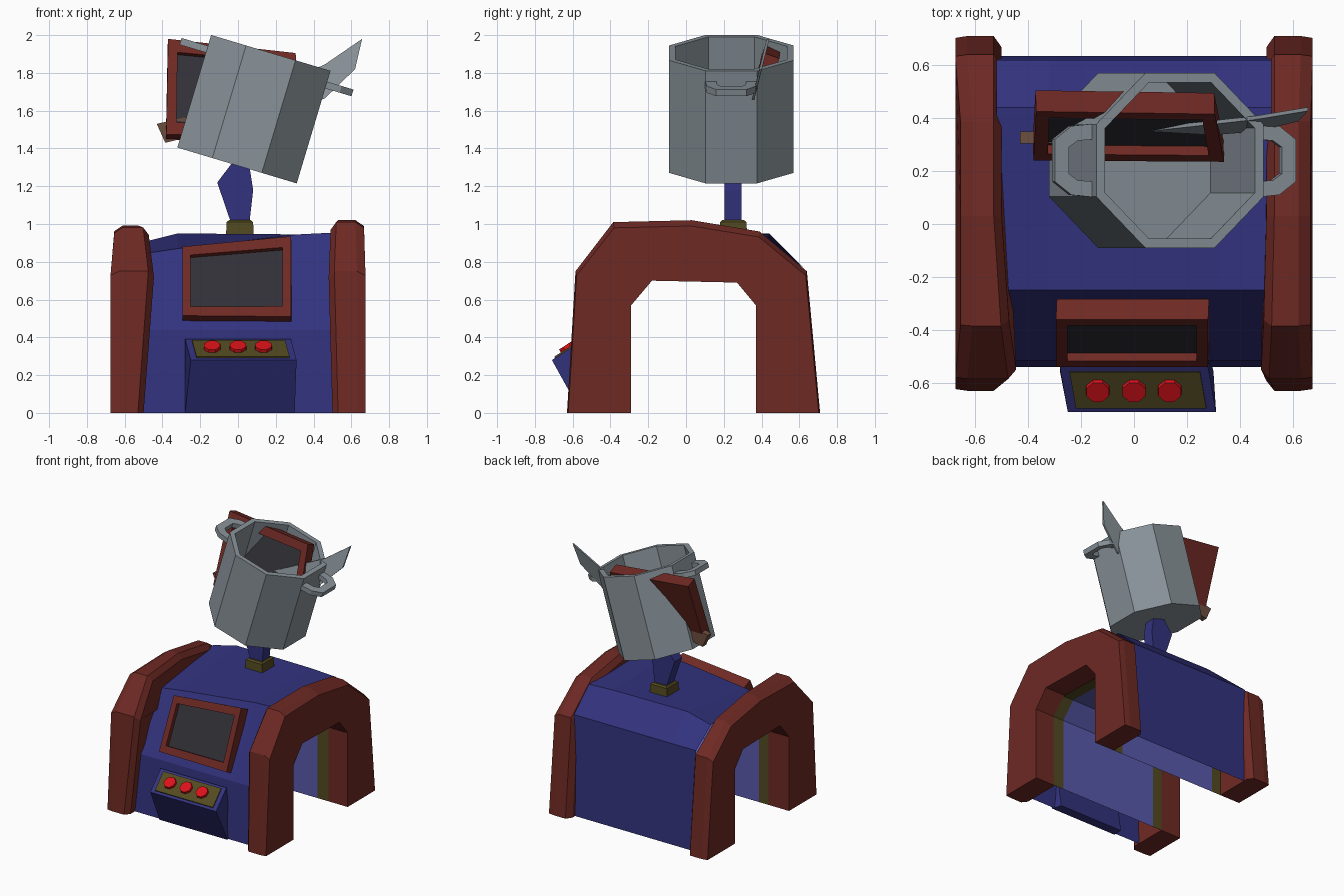
import bpy, bmesh, math
from mathutils import Matrix, Vector

if "Cube" in bpy.data.objects:
    bpy.data.objects.remove(bpy.data.objects["Cube"])


def mat(name, r, g, b):
    m = bpy.data.materials.new(name)
    m.diffuse_color = (r, g, b, 1)
    m.use_nodes = True
    m.node_tree.nodes["Principled BSDF"].inputs["Base Color"].default_value = m.diffuse_color
    return m


RED = mat("red", .155, .022, .017)
BLUE = mat("blue", .032, .032, .21)
LIGHT = mat("light_blue", .1, .1, .42)
OLIVE = mat("olive", .085, .068, .015)
DARK = mat("dark_screen", .03, .03, .038)
BUTTON = mat("button_red", .7, .006, .01)
GREY = mat("grey", .25, .29, .32)
BROWN = mat("brown", .15, .075, .05)


def mesh(name, verts, faces, m, M=Matrix(), fix=True):
    me = bpy.data.meshes.new(name)
    me.from_pydata([M @ Vector(v) for v in verts], [], faces)
    if fix:
        bm = bmesh.new()
        bm.from_mesh(me)
        bmesh.ops.recalc_face_normals(bm, faces=bm.faces)
        bm.to_mesh(me)
        bm.free()
    ob = bpy.data.objects.new(name, me)
    bpy.context.collection.objects.link(ob)
    me.materials.append(m)
    return ob


def loft(name, layers, m, M=Matrix(), closed=True):
    """Join equal-length point rings; closed rings get end caps."""
    n = len(layers[0])
    verts = [p for ring in layers for p in ring]
    faces = []
    for k in range(len(layers) - 1):
        for i in range(n if closed else n - 1):
            j = (i + 1) % n
            faces.append((k*n + i, k*n + j, (k+1)*n + j, (k+1)*n + i))
    if closed:
        faces += [tuple(range(n)), tuple(range((len(layers)-1)*n, len(layers)*n))]
    return mesh(name, verts, faces, m, M, closed)


def quad_point(c, u, v):
    tl, tr, br, bl = [Vector(p) for p in c]
    return tl.lerp(tr, u).lerp(bl.lerp(br, u), v)


def inset(c, du, dv):
    return [quad_point(c, u, v) for u, v in
            ((du, dv), (1-du, dv), (1-du, 1-dv), (du, 1-dv))]


def framed_screen(name, c, depth, recess):
    """Slanted frame with a sunken dark screen; c = TL, TR, BR, BL."""
    c = [Vector(p) for p in c]
    n = (c[3] - c[0]).cross(c[1] - c[0]).normalized()
    n = n if n.y > 0 else -n
    inner = inset(c, .075, .13)
    sunk = [p + n * recess for p in inner]
    loft(name + "_frame", [sunk, inner, c, [p + n * depth for p in c]], RED)
    mesh(name + "_glass", [p - n * .003 for p in sunk], [(0, 3, 2, 1)], DARK, fix=False)


# Side arches: chamfered layers along x, (y, z, inward bulge, top lean)
outer = [(-.63, 0, 0, 0), (-.585, .75, 1, 0), (-.385, 1.01, .5, 1), (.03, 1.02, 0, 1),
         (.39, .96, 0, 1), (.64, .75, 0, 0), (.71, 0, 0, 0)]
hole = [(-.29, 0), (-.29, .57), (-.18, .70), (.27, .69), (.37, .57), (.37, 0)]
for side, name, bulge, lean, drop in ((1, "right_arch", .02, .008, 0),
                                      (-1, "left_arch", .055, .02, .028)):
    layers = []
    for x, sy, sz, b, out in ((.50, .06, .04, 1, 0), (.53, 0, 0, 1, 0),
                              (.63, 0, 0, 0, 1), (.675, .01, .03, 0, 1)):
        ring = [(side * (x - bulge * t * b - lean * top * out),
                 y * (1 - sy), (z - drop * top) * (1 - sz)) for y, z, t, top in outer]
        ring += [(side * x, y, z) for y, z in reversed(hole)]
        layers.append(ring)
    loft(name, layers, RED)

# Body outer shell: open underneath, top sagging toward the left
layers = []
for x, front, back in ((.52, .955, .935), (.32, .945, .945), (-.32, .87, .95), (-.52, .84, .90)):
    layers.append([(x, y, z) for y, z in ((-.54, 0), (-.515, .44), (-.25, front),
                                          (.44, back), (.62, .77), (.635, 0))])
loft("body_shell", layers, BLUE, closed=False)

# Tunnel lining with olive edge bands
for name, a, b, m in (("tunnel", -.42, .42, LIGHT), ("left_tunnel_band", -.51, -.42, OLIVE),
                      ("right_tunnel_band", .42, .51, OLIVE)):
    loft(name, [[(x, y, z - .01 * (z > .6)) for y, z in hole] for x in (a, b)], m, closed=False)

# Body screen and the screen stuck in the pot
framed_screen("body_screen", [(-.295, -.36, .88), (.28, -.36, .935),
                              (.28, -.54, .51), (-.295, -.54, .515)], .085, .035)
framed_screen("pot_screen", [(-.37, .425, 1.98), (.305, .415, 1.905),
                             (.34, .235, 1.46), (-.38, .24, 1.475)], .085, .04)

# Control panel wedge
top = [(-.28, -.54, .39), (.28, -.54, .39), (.31, -.71, .28), (-.25, -.71, .28)]
loft("control_panel", [[(-.28, -.48, 0), (.28, -.48, 0), (.30, -.555, 0), (-.28, -.555, 0)], top], BLUE)
up = Vector((0, -.54, .84))
plate = inset(top, .06, .1)
loft("control_plate", [plate, [p + up * .008 for p in plate]], OLIVE)
for i, x in enumerate((-.137, 0, .135)):
    M = Matrix.Translation((x, -.622, .337)) @ Matrix.Rotation(math.radians(33), 4, 'X')
    rings = [[(r * math.cos((a + .5) * math.pi / 4), r * math.sin((a + .5) * math.pi / 4), h)
              for a in range(8)] for r, h in ((.048, 0), (.046, .026))]
    loft(f"button_{i + 1}", rings, BUTTON, M)

# Neck: socket and bent strut
loft("neck_socket", [[(.01 + sx * r, .25 + sy * r, z) for sx, sy in
                      ((-1, -1), (1, -1), (1, 1), (-1, 1))]
                     for r, z in ((.075, .91), (.07, 1.01), (.058, 1.02))], OLIVE)
strut = [(-.035, 1.0), (.06, 1.0), (.08, 1.18), (.06, 1.31), (-.03, 1.325), (-.11, 1.22)]
loft("neck_strut", [[(x, y, z) for x, z in strut] for y in (.205, .295)], BLUE)

# Tilted octagonal pot with two handles
P = Matrix.Translation((-.005, .24, 1.31)) @ Matrix.Rotation(math.radians(16.7), 4, 'Y')
k = 1 / math.cos(math.pi / 8)
loft("pot", [[(r * k * math.cos((i + .5) * math.pi / 4), r * k * math.sin((i + .5) * math.pi / 4), h)
              for i in range(8)]
             for r, h in ((.33, 0), (.33, .622), (.295, .622), (.295, .04))], GREY, P)
half = [(.31, .14), (.41, .13), (.475, .08)]
half_in = [(.42, .05), (.385, .075), (.31, .08)]
grip = half + [(u, -v) for u, v in reversed(half)] + \
    [(u, -v) for u, v in reversed(half_in)] + half_in
for s, name in ((1, "right_handle"), (-1, "left_handle")):
    loft(name, [[(s * u, v, h) for u, v in grip] for h in (.525, .562)], GREY, P)

# Knife through the pot
blade = [(.657, 1.98), (.62, 1.82), (.46, 1.665), (0, 1.5), (-.03, 1.62), (.46, 1.845)]
loft("knife_blade", [[(x, .35 + .1 * x + .25 * (z - 1.63 - .42 * x) + d, z) for x, z in blade]
                     for d in (-.007, .007)], GREY)
haft = [(-.43, 1.53), (-.385, 1.43), (-.1, 1.50), (-.13, 1.60)]
loft("knife_haft", [[(x, y, z) for x, z in haft] for y in (.305, .35)], BROWN)
